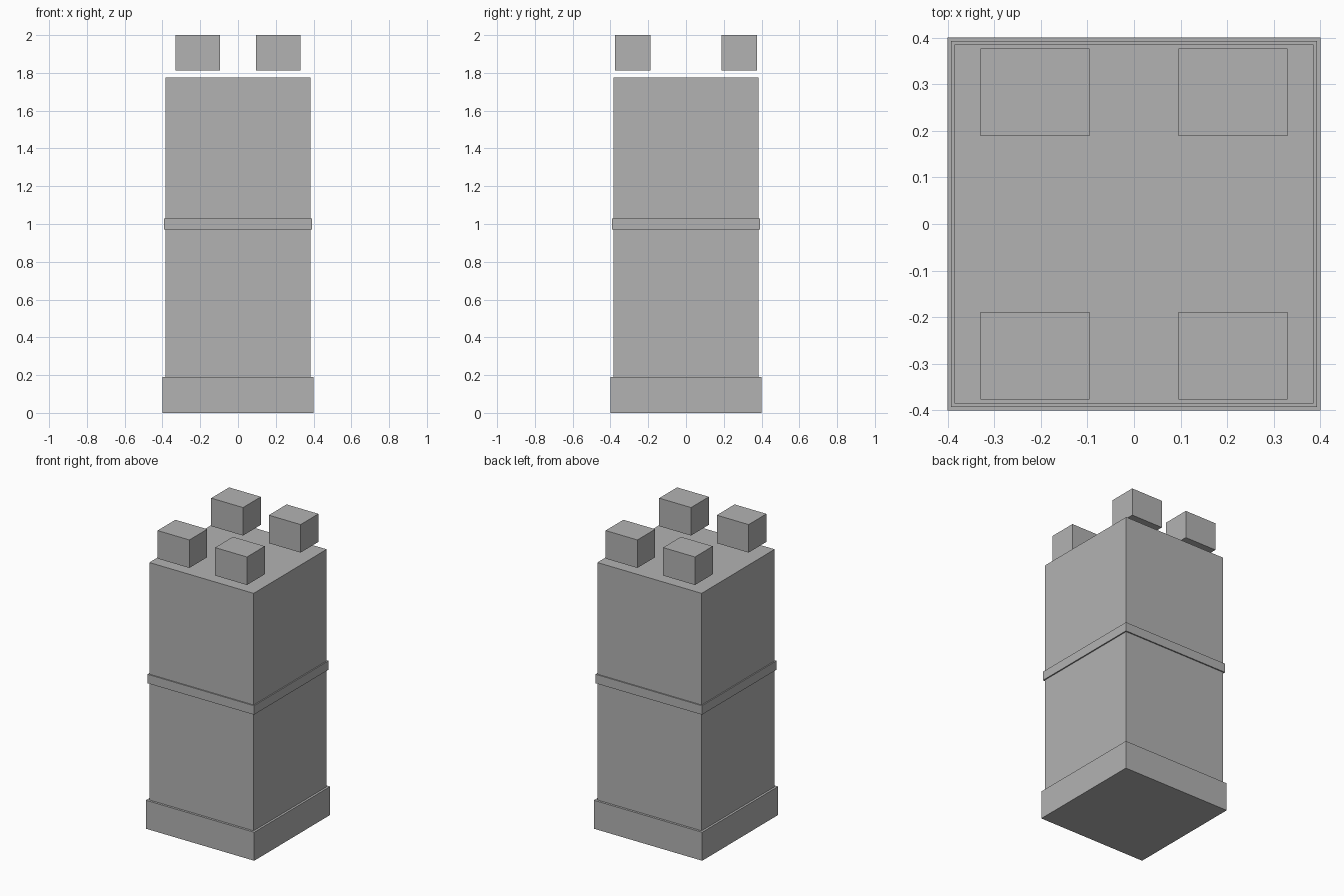
import bpy

if "Cube" in bpy.data.objects:
    bpy.data.objects.remove(bpy.data.objects["Cube"])

grey = bpy.data.materials.new("stone grey")
grey.diffuse_color = (0.45, 0.45, 0.45, 1)
grey.use_nodes = True
grey.node_tree.nodes["Principled BSDF"].inputs["Base Color"].default_value = grey.diffuse_color


def box(name, x, y, z):
    """Box spanning the given (min, max) ranges."""
    bpy.ops.mesh.primitive_cube_add(size=1, location=[(a + b) / 2 for a, b in (x, y, z)])
    ob = bpy.context.object
    ob.name = name
    ob.scale = [b - a for a, b in (x, y, z)]
    bpy.ops.object.transform_apply(location=False, rotation=False, scale=True)
    ob.data.materials.append(grey)
    return ob


def square(name, half, z0, z1):
    return box(name, (-half, half), (-half, half), (z0, z1))


# Plinth, tower shaft and the thin band around its middle
square("base", 0.40, 0.0, 0.19)
square("tower_body", 0.385, 0.19, 1.775)
square("middle_band", 0.393, 0.97, 1.03)

# Four corner blocks floating just above the roof
for sx, side in ((-1, "left"), (1, "right")):
    for sy, end in ((-1, "front"), (1, "back")):
        box(f"battlement_{end}_{side}",
            sorted((sx * 0.095, sx * 0.33)),
            sorted((sy * 0.189, sy * 0.377)),
            (1.813, 2.0))
